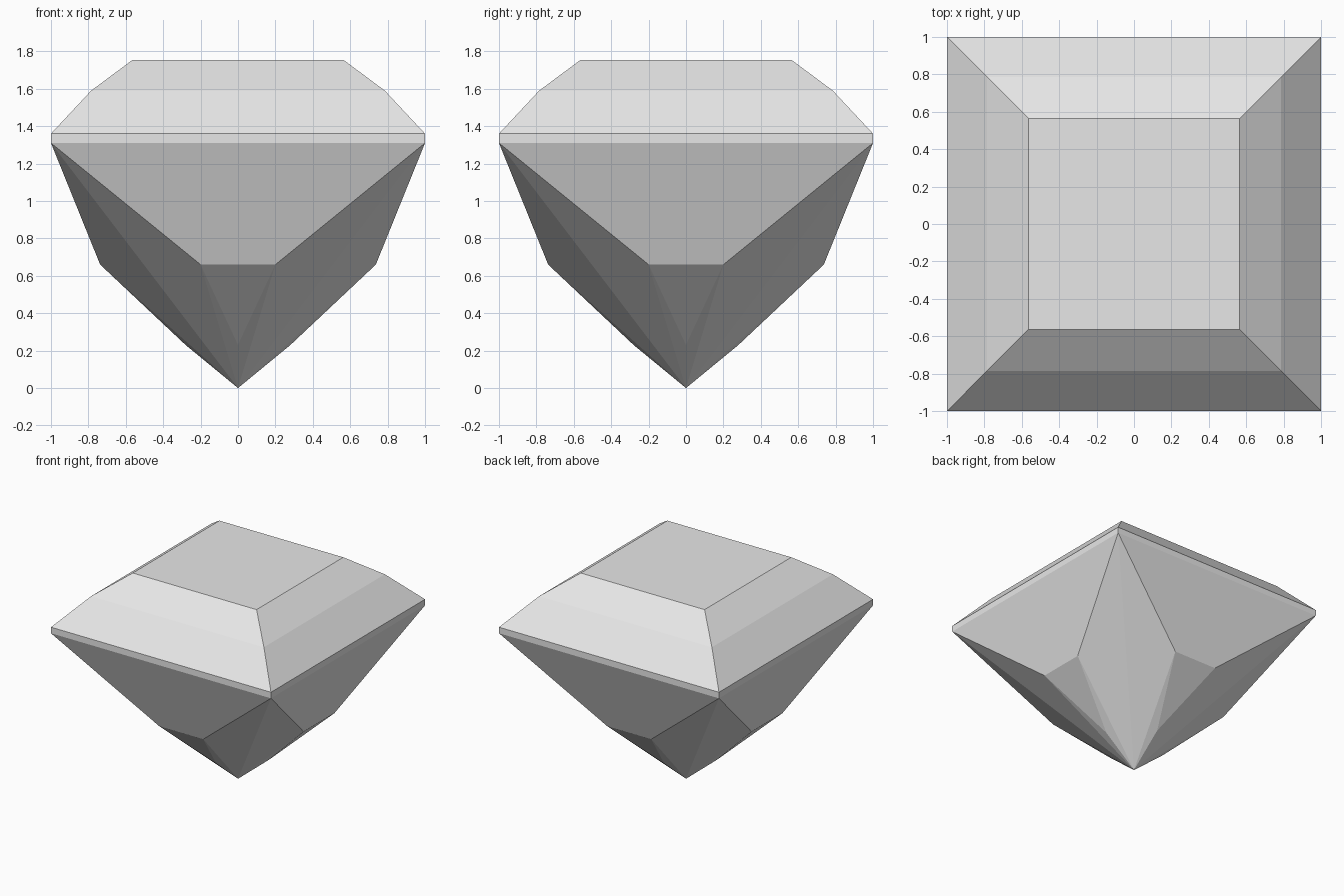
import bpy
from mathutils import Matrix, Vector
from math import pi

cube = bpy.data.objects.get("Cube")
if cube:
    bpy.data.objects.remove(cube)

# One pale grey stone colour
stone = bpy.data.materials.new("pale grey stone")
stone.use_nodes = True
stone.diffuse_color = (0.8, 0.8, 0.8, 1)
stone.node_tree.nodes["Principled BSDF"].inputs["Base Color"].default_value = (0.8, 0.8, 0.8, 1)

CENTRE = Vector((0, 0, 1.1))


def facets(name, faces, turns=4):
    """Repeat flat facets around the vertical axis, all facing outward."""
    verts, polys, index = [], [], {}
    for turn in range(turns):
        spin = Matrix.Rotation(turn * pi / 2, 3, 'Z')
        for face in faces:
            pts = [spin @ Vector(p) for p in face]
            normal = (pts[1] - pts[0]).cross(pts[2] - pts[0])
            if normal.dot(pts[0] - CENTRE) < 0:
                pts.reverse()
            poly = []
            for p in pts:
                key = tuple(round(c, 4) for c in p)
                if key not in index:
                    index[key] = len(verts)
                    verts.append(p)
                poly.append(index[key])
            polys.append(poly)
    mesh = bpy.data.meshes.new(name)
    mesh.from_pydata(verts, [], polys)
    mesh.materials.append(stone)
    mesh.update()
    obj = bpy.data.objects.new(name, mesh)
    bpy.context.collection.objects.link(obj)
    return obj


def band(low, high):
    """Front trapezoid between two (half width, height) levels."""
    (a, z), (b, h) = low, high
    return [(-a, -a, z), (a, -a, z), (b, -b, h), (-b, -b, h)]


# Square levels from the girdle to the table
girdle_low, girdle_high = (1, 1.31), (1, 1.36)
crown_mid, crown_top = (0.785, 1.59), (0.563, 1.755)

facets("girdle", [band(girdle_low, girdle_high)])
facets("crown", [band(girdle_high, crown_mid), band(crown_mid, crown_top)])

# Flat table on top
t, top = crown_top
facets("table", [[(-t, -t, top), (t, -t, top), (t, t, top), (-t, t, top)]], turns=1)

# Pavilion: main facet, lower triangle, side slivers and corner halves
culet = (0, 0, 0)
keel = (0, -0.28, 0.23)
left, right = (0.2, -0.737, 0.66), (-0.2, -0.737, 0.66)
corner_l, corner_r = (1, -1, 1.31), (-1, -1, 1.31)
facets("pavilion", [
    [corner_r, corner_l, left, right],
    [right, left, keel],
    [left, keel, culet], [right, keel, culet],
    [corner_l, left, culet], [corner_r, right, culet],
])
